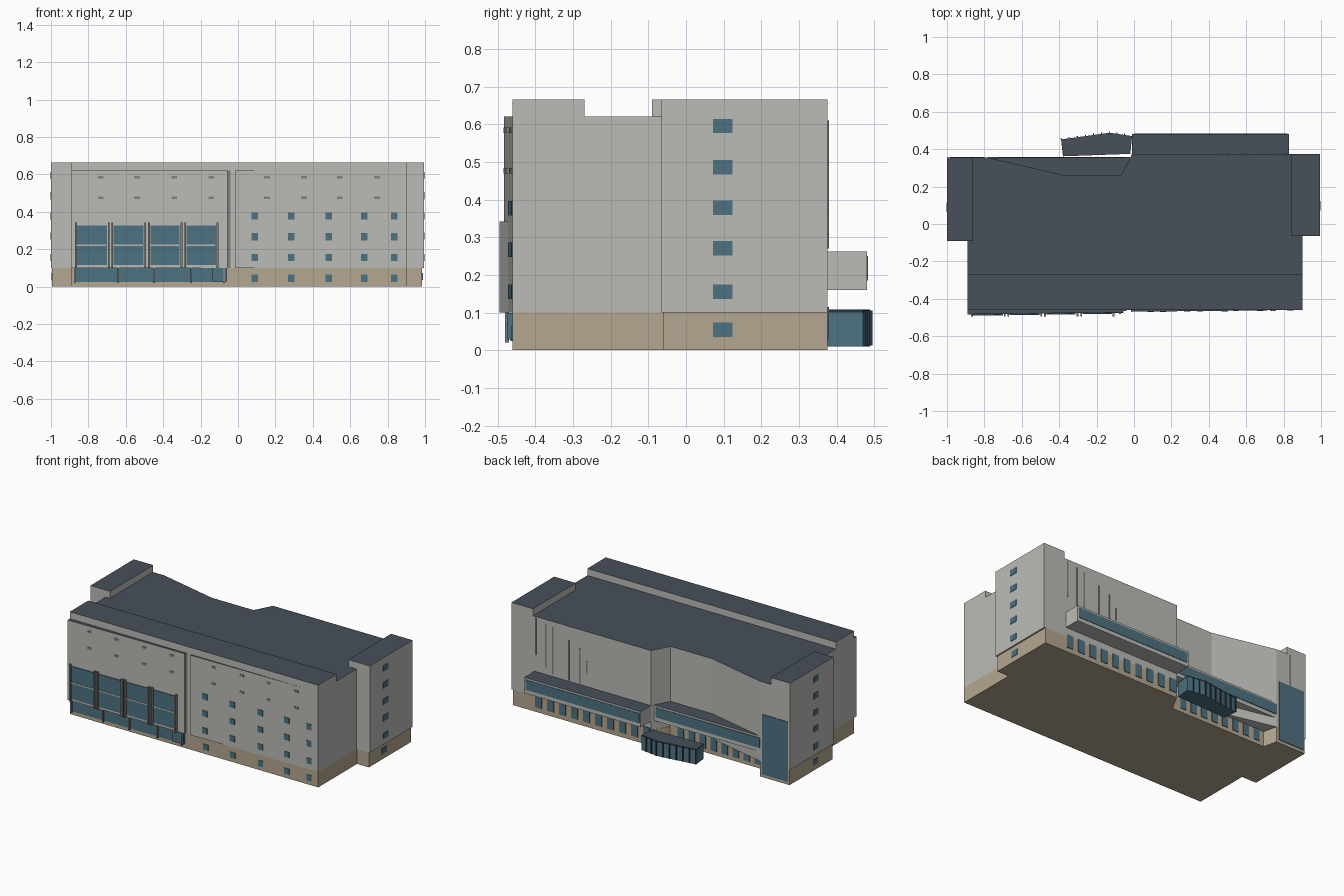
import bpy, bmesh

if "Cube" in bpy.data.objects:
    bpy.data.objects.remove(bpy.data.objects["Cube"])


def mat(name, c):
    m = bpy.data.materials.new(name)
    m.diffuse_color = (*c, 1)
    m.use_nodes = True
    m.node_tree.nodes["Principled BSDF"].inputs["Base Color"].default_value = m.diffuse_color
    return m


WALL = mat("wall_panel", (.50, .50, .47))
BASE = mat("sandstone", (.46, .39, .28))
ROOF = mat("roofing", (.065, .08, .10))
GLASS = mat("glazing", (.075, .17, .22))
DARK = mat("dark_metal", (.02, .035, .045))
TRIM = mat("grey_trim", (.22, .22, .21))


def prism(name, pts, z0, z1, side, top=None):
    """Extrude a plan outline (counter-clockwise) with its own top material."""
    bm = bmesh.new()
    lo = [bm.verts.new((x, y, z0)) for x, y in pts]
    hi = [bm.verts.new((x, y, z1)) for x, y in pts]
    n = len(pts)
    bm.faces.new(lo[::-1])
    cap = bm.faces.new(hi)
    for i in range(n):
        j = (i + 1) % n
        bm.faces.new((lo[i], lo[j], hi[j], hi[i]))
    cap.material_index = 1 if top else 0
    bmesh.ops.recalc_face_normals(bm, faces=bm.faces)
    me = bpy.data.meshes.new(name)
    bm.to_mesh(me)
    bm.free()
    me.materials.append(side)
    if top:
        me.materials.append(top)
    ob = bpy.data.objects.new(name, me)
    bpy.context.collection.objects.link(ob)
    return ob


def box(name, x, y, z, side, top=None):
    pts = [(x[0], y[0]), (x[1], y[0]), (x[1], y[1]), (x[0], y[1])]
    return prism(name, pts, z[0], z[1], side, top)


def front_y(x):
    """Plane of the slightly skewed front cladding."""
    return -.483 + (x + .89) * .013 if x < -.03 else -.469 + x * .011


# Ground storey, with a recessed rear entrance bay
prism("ground_storey", [
    (-.89, -.46), (.90, -.46), (.90, -.06), (.985, -.06), (.985, .375), (-.01, .375),
    (-.07, .265), (-.76, .265), (-.78, .355), (-.995, .355), (-.995, -.085), (-.89, -.085)],
    0, .10, BASE)
box("recessed_wall", (-.78, -.05), (.20, .265), (.10, .16), WALL)

# Upper storeys with the folded rear wall
prism("upper_storeys", [
    (-.89, -.46), (.90, -.46), (.90, .375), (-.01, .375),
    (-.07, .26), (-.37, .26), (-.78, .355), (-.89, .355)],
    .10, .62, WALL, ROOF)

# Front cladding in two skewed halves with a joint between
for name, a, b in (("left_cladding", -.89, -.055), ("right_cladding", -.015, .90)):
    prism(name, [(a, front_y(a)), (b, front_y(b)), (b, -.455), (a, -.455)], .10, .62, WALL, ROOF)
box("joint_strip", (-.055, -.04), (-.464, -.45), (.10, .62), TRIM)

# Front roof block and stair towers
box("front_roof_block", (-.89, .90), (-.46, -.27), (.62, .665), WALL, ROOF)
box("right_tower", (.895, .995), (-.065, .375), (.10, .62), WALL)
box("right_tower_top", (.84, .995), (-.065, .375), (.62, .665), WALL, ROOF)
box("left_tower", (-1, -.885), (-.09, .356), (.10, .62), WALL)
box("left_tower_top", (-1, -.86), (-.09, .356), (.62, .665), WALL, ROOF)

# Tower end windows
for z in (.054, .155, .271, .378, .486, .595):
    xr, xl = (.988, -.998) if z < .1 else (.998, -1.002)
    box("right_tower_window", (xr - .02, xr), (.072, .123), (z - .019, z + .019), GLASS)
    box("left_tower_window", (xl, xl + .02), (.065, .116), (z - .019, z + .019), GLASS)

# Small square front windows
for x in (.09, .285, .485, .675, .835):
    for z in (.045, .155, .267, .377):
        y = -.463 if z < .1 else front_y(x) - .003
        box("front_window", (x - .018, x + .018), (y, y + .01), (z - .019, z + .019), GLASS)

# Upper vents
for x in (-.733, -.54, -.34, -.144, .155, .353, .545, .743):
    for z in (.476, .584):
        y = front_y(x) - .003
        box("front_vent", (x - .015, x + .015), (y, y + .01), (z - .007, z + .007), TRIM)

# Large front windows flanked by projecting fins
for a, b in ((-.86, -.70), (-.665, -.505), (-.468, -.312), (-.275, -.118)):
    y = front_y(a) - .004
    box("large_window", (a, b), (y, y + .015), (.115, .328), GLASS)
    box("window_transom", (a, b), (y - .003, y + .01), (.218, .226), WALL)
    for x in (a - .012, b + .004):
        box("window_fin", (x, x + .01), (-.495, -.47), (.10, .342), TRIM)

# Ground glazing with slim columns at the front
box("front_ground_glazing", (-.865, -.07), (-.466, -.45), (.025, .099), GLASS)
box("front_lobby", (-.14, -.06), (-.475, -.45), (.028, .099), GLASS)
for x in (-.87, -.64, -.45, -.25, -.075):
    box("front_column", (x - .005, x + .005), (-.48, -.47), (.02, .10), TRIM)

# Rear gallery bands with strip glazing
box("right_gallery", (-.01, .83), (.37, .48), (.16, .262), WALL, ROOF)
box("right_gallery_glass", (.0, .82), (.475, .483), (.185, .25), GLASS)
prism("left_gallery", [(-.78, .354), (-.37, .255), (-.07, .255), (-.02, .357)], .16, .262, WALL, ROOF)
box("left_gallery_glass", (-.78, -.03), (.35, .359), (.185, .25), GLASS)
box("stair_glass", (-.985, -.80), (.35, .359), (.02, .41), GLASS)

# Rear ground windows
for i in range(10):
    x = .80 - i * .0865
    box("rear_window", (x - .024, x + .024), (.37, .379), (.03, .115), GLASS)
for i in range(8):
    x = -.15 - i * .079
    box("recess_window", (x - .022, x + .022), (.26, .269), (.025, .115), GLASS)

# Narrow slots on the rear wall
for x, z0, z1 in ((.82, .37, .61), (.745, .31, .59), (.695, .28, .58),
                  (.58, .27, .53), (.50, .27, .50), (.45, .35, .43)):
    box("rear_slot", (x - .004, x + .004), (.37, .379), (z0, z1), TRIM)

# Glazed rear entrance pavilion with posts
outline = [(-.38, .362), (-.02, .375), (-.01, .47), (-.13, .488), (-.39, .452)]
prism("entrance_pavilion", outline, .01, .10, GLASS, ROOF)
prism("entrance_roof", outline, .10, .108, DARK, ROOF)
for a, b, n in ((outline[4], outline[3], 6), (outline[3], outline[2], 3)):
    for i in range(n):
        t = i / n
        x, y = a[0] + (b[0] - a[0]) * t, a[1] + (b[1] - a[1]) * t
        box("entrance_post", (x - .003, x + .003), (y, y + .007), (.012, .105), DARK)
